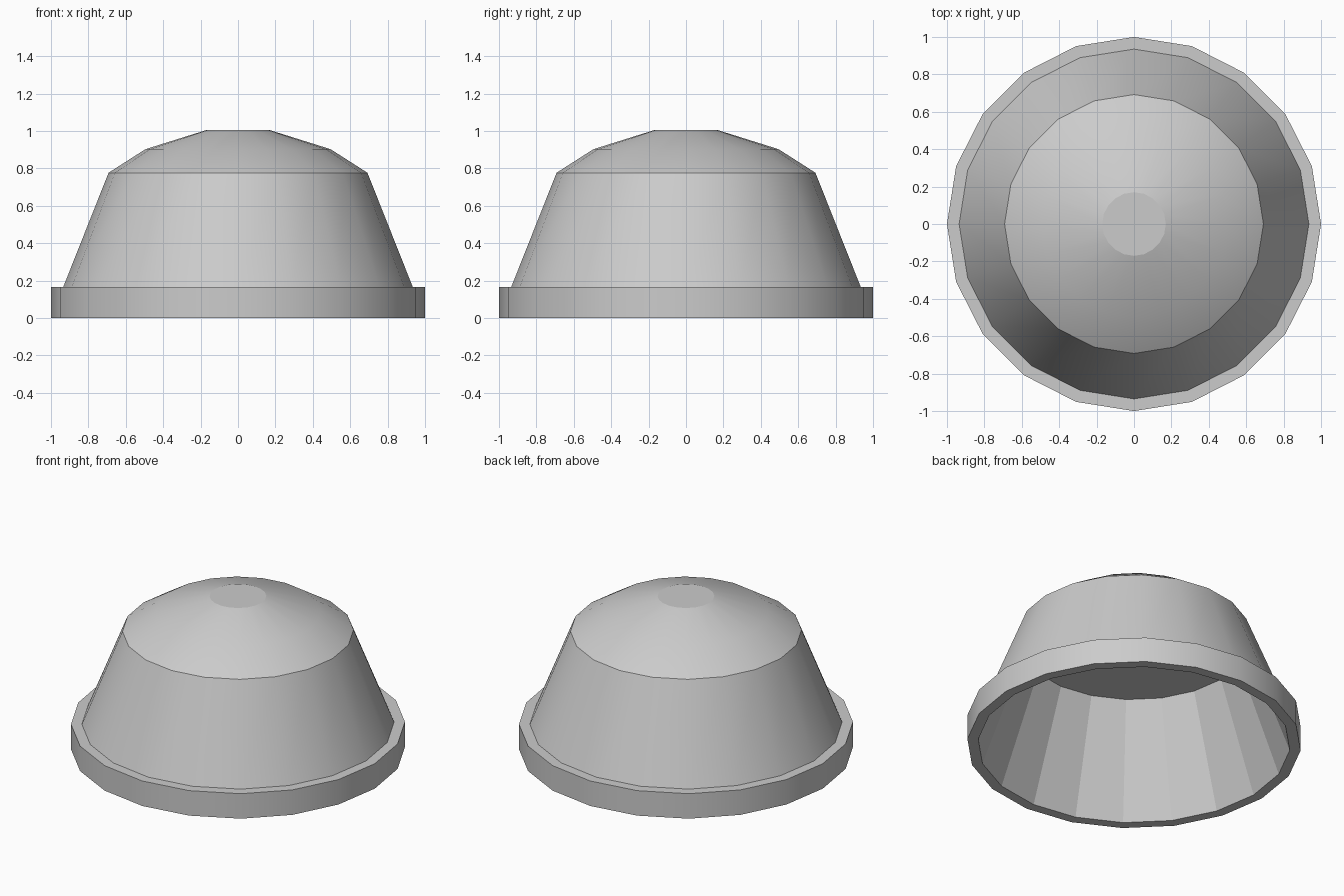
import bpy, bmesh
from math import sin, cos, pi, radians

if "Cube" in bpy.data.objects:
    bpy.data.objects.remove(bpy.data.objects["Cube"])

SIDES = 20


def lathe(name, profile, cap_start=False, cap_end=False, smooth=True):
    """Spin (radius, z) points around z and optionally cap either end."""
    bm = bmesh.new()
    rings = [[bm.verts.new((r * cos(2 * pi * k / SIDES), r * sin(2 * pi * k / SIDES), z))
              for k in range(SIDES)] for r, z in profile]
    for a, b in zip(rings, rings[1:]):
        for k in range(SIDES):
            n = (k + 1) % SIDES
            bm.faces.new((a[k], a[n], b[n], b[k]))
    if cap_start:
        bm.faces.new(rings[0][::-1])
    if cap_end:
        bm.faces.new(rings[-1])
    mesh = bpy.data.meshes.new(name)
    bm.to_mesh(mesh)
    bm.free()
    obj = bpy.data.objects.new(name, mesh)
    bpy.context.collection.objects.link(obj)
    if smooth:
        bpy.ops.object.select_all(action='DESELECT')
        bpy.context.view_layer.objects.active = obj
        obj.select_set(True)
        bpy.ops.object.shade_smooth_by_angle(angle=radians(30))
    return obj


# Rim: flat underside, upright band and narrow ledge
lathe("rim", [(0.935, 0), (1, 0), (1, 0.165), (0.935, 0.165)])

# Tapered wall
lathe("tapered_wall", [(0.935, 0.165), (0.692, 0.777)])

# Domed crown, with its flat top kept crisp as a separate disc
lathe("crown", [(0.692, 0.777), (0.495, 0.903), (0.17, 1.005)])
lathe("crown_top", [(0.17, 1.005)], cap_end=True, smooth=False)

# Faceted hollow inside: flat ceiling and flared wall, facing inward
lathe("inner_hollow", [(0.68, 0.704), (0.935, 0)], cap_start=True, smooth=False)
